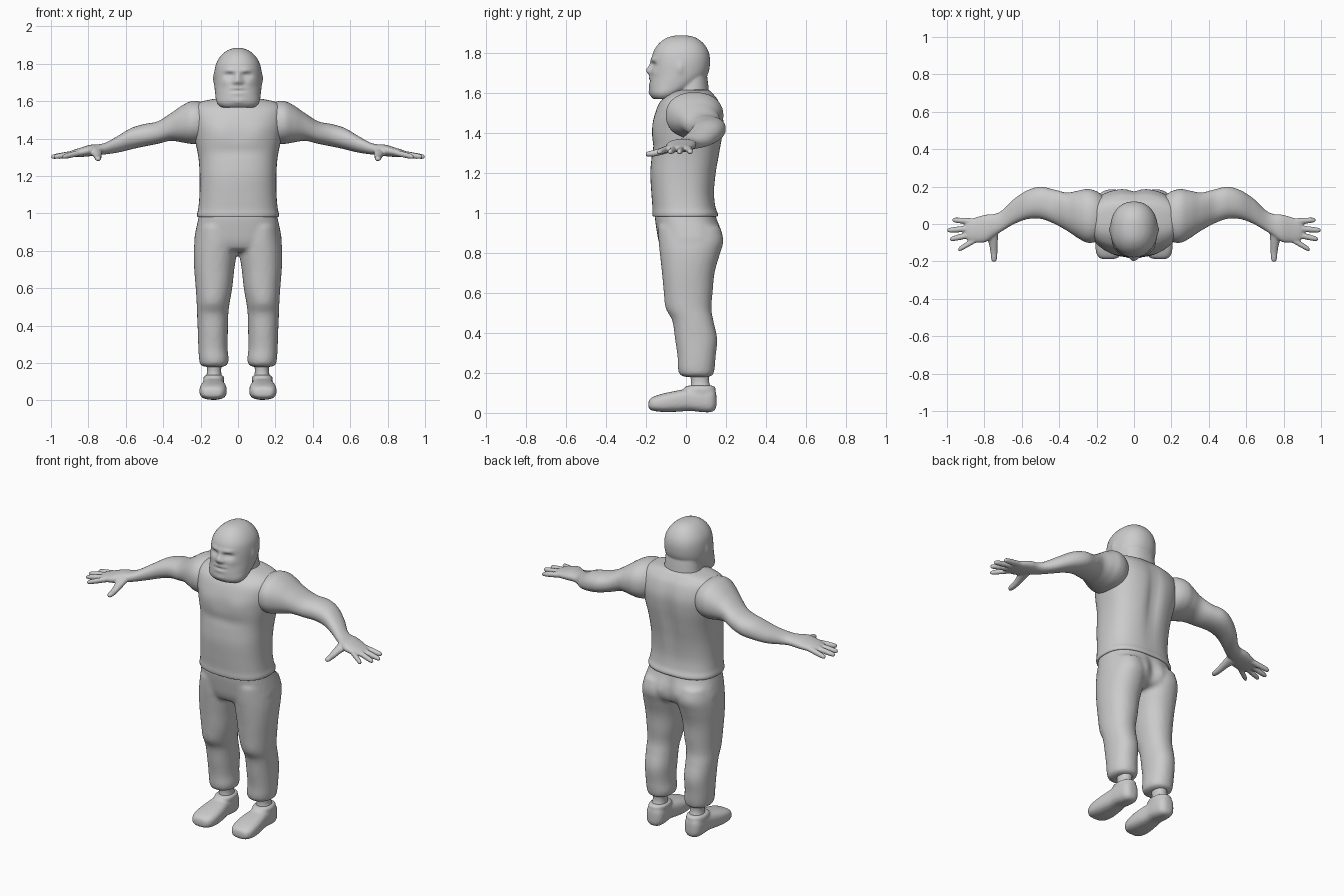
import bpy, bmesh, math
from mathutils import Vector


def spline(rows, steps):
    """Catmull-Rom resampling of profile rows."""
    out = []
    for i in range(len(rows) - 1):
        p = [rows[max(0, min(len(rows) - 1, i + k))] for k in (-1, 0, 1, 2)]
        for s in range(steps):
            t = s / steps
            out.append([0.5 * (2 * b + (c - a) * t + (2 * a - 5 * b + 4 * c - d) * t * t
                               + (3 * b - a - 3 * c + d) * t ** 3) for a, b, c, d in zip(*p)])
    return out + [list(rows[-1])]


def loft(bm, axis, rows, power=2.2, segs=40, steps=6, side=1):
    """Closed skin through rounded sections: rows are (position, min a, max a, min b, max b)."""
    others = [i for i in range(3) if i != axis]
    rings = []
    for t, a0, a1, b0, b1 in spline(rows, steps):
        ring = []
        for k in range(segs):
            ang = 2 * math.pi * k / segs
            c, s = math.cos(ang), math.sin(ang)
            co = [0, 0, 0]
            co[axis] = t
            co[others[0]] = (a0 + a1) / 2 + (a1 - a0) / 2 * math.copysign(abs(c) ** (2 / power), c)
            co[others[1]] = (b0 + b1) / 2 + (b1 - b0) / 2 * math.copysign(abs(s) ** (2 / power), s)
            co[0] *= side
            ring.append(bm.verts.new(co))
        rings.append(ring)
    for r, q in zip(rings, rings[1:]):
        for k in range(segs):
            n = (k + 1) % segs
            bm.faces.new((r[k], r[n], q[n], q[k]))
    bm.faces.new(rings[0])
    bm.faces.new(rings[-1])


def bumps(bm, items):
    """Soft mirrored dents and swells: (centre, radii, offset)."""
    for v in bm.verts:
        move = Vector()
        s = -1 if v.co.x < 0 else 1
        for c, r, d in items:
            f = math.exp(-sum(((q - w) / e) ** 2 for q, w, e in
                              zip((abs(v.co.x), v.co.y, v.co.z), c, r)))
            move += Vector((d[0] * s, d[1], d[2])) * f
        v.co += move


def finish(name, bm, voxel=0, smooth=3):
    bmesh.ops.recalc_face_normals(bm, faces=bm.faces)
    for f in bm.faces:
        f.smooth = True
    me = bpy.data.meshes.new(name)
    bm.to_mesh(me)
    bm.free()
    ob = bpy.data.objects.new(name, me)
    bpy.context.collection.objects.link(ob)
    if voxel:
        m = ob.modifiers.new("Blend", 'REMESH')
        m.mode = 'VOXEL'
        m.voxel_size = voxel
        m.use_smooth_shade = True
        m = ob.modifiers.new("Soften", 'SMOOTH')
        m.factor = 0.5
        m.iterations = smooth
    return ob


def sym(rows):
    """Rows centred on x = 0: (z, half width, front, back)."""
    return [(z, -w, w, f, b) for z, w, f, b in rows]


# Shirt: slightly flared hem, broad belly, shoulder blades and spine groove
bm = bmesh.new()
loft(bm, 2, sym([(.985, .195, -.145, .135), (.98, .214, -.163, .155), (.995, .219, -.168, .16),
                 (1.03, .212, -.168, .148), (1.1, .206, -.173, .142), (1.2, .205, -.178, .152),
                 (1.3, .212, -.17, .17), (1.4, .232, -.167, .186), (1.48, .246, -.158, .188),
                 (1.55, .245, -.132, .168), (1.59, .215, -.09, .14), (1.612, .13, -.05, .115),
                 (1.615, .06, -.02, .08)]), power=2.5, segs=64)
bumps(bm, [((0, .18, 1.35), (.035, .08, .2), (0, -.022, 0)),
           ((.1, -.16, 1.43), (.07, .06, .06), (0, -.008, 0)),
           ((0, -.16, 1.33), (.15, .06, .03), (0, .006, 0))])
finish("shirt", bm)

# Trousers: hips and two legs fused into one soft skin
bm = bmesh.new()
loft(bm, 2, sym([(1.01, .205, -.155, .145), (.97, .213, -.155, .155), (.9, .228, -.145, .183),
                 (.85, .232, -.135, .18), (.81, .2, -.115, .15), (.795, .12, -.07, .1)]), power=2.5)
for side in (1, -1):
    loft(bm, 2, [(.93, .02, .215, -.14, .17), (.86, .002, .231, -.137, .187),
                 (.79, .006, .237, -.13, .168), (.7, .02, .234, -.12, .143),
                 (.6, .031, .226, -.11, .133), (.52, .045, .221, -.095, .127),
                 (.46, .052, .219, -.068, .137), (.37, .054, .215, -.055, .156),
                 (.28, .056, .212, -.042, .148), (.22, .05, .208, -.04, .143),
                 (.19, .058, .2, -.03, .135), (.18, .08, .178, -.005, .115)], side=side)
bumps(bm, [((0, .18, .88), (.03, .1, .08), (0, -.025, 0)),
           ((.14, -.1, .53), (.05, .05, .05), (0, -.006, 0))])
finish("trousers", bm, .012)

# Head and neck
bm = bmesh.new()
loft(bm, 2, sym([(1.567, .07, -.15, -.06), (1.57, .092, -.165, -.045), (1.595, .114, -.18, -.01),
                 (1.64, .122, -.182, .065), (1.69, .126, -.176, .108), (1.75, .126, -.172, .12),
                 (1.8, .117, -.164, .114), (1.84, .094, -.14, .092), (1.868, .063, -.106, .06),
                 (1.882, .03, -.07, .025), (1.886, .004, -.03, -.015)]), segs=96, steps=8)
bumps(bm, [((0, -.17, 1.71), (.02, .06, .022), (0, -.024, 0)),        # nose
           ((0, -.17, 1.74), (.012, .06, .03), (0, -.008, 0)),
           ((.02, -.17, 1.702), (.012, .06, .012), (0, -.007, 0)),
           ((.045, -.16, 1.738), (.026, .06, .014), (0, .016, 0)),    # eye sockets
           ((.046, -.16, 1.737), (.012, .06, .006), (0, -.007, 0)),
           ((.04, -.16, 1.764), (.035, .06, .012), (0, -.009, 0)),    # brow
           ((.065, -.15, 1.7), (.03, .06, .02), (0, -.005, 0)),       # cheek
           ((0, -.18, 1.655), (.035, .06, .005), (0, .009, 0)),       # mouth
           ((0, -.18, 1.67), (.04, .06, .009), (0, -.006, 0)),
           ((0, -.18, 1.641), (.03, .06, .009), (0, -.005, 0)),
           ((0, -.18, 1.6), (.035, .06, .016), (0, -.006, 0)),        # chin
           ((.125, -.03, 1.72), (.03, .016, .028), (.008, 0, 0))])    # ear
loft(bm, 2, sym([(1.54, .13, -.08, .12), (1.59, .115, -.065, .116), (1.65, .106, -.055, .11),
                 (1.72, .1, -.05, .1)]))
finish("head", bm, .0065, 2)

# Arms with hands: shoulder to wrist, palm, four fingers and thumb
for side, label in ((1, "left"), (-1, "right")):
    bm = bmesh.new()
    loft(bm, 0, [(.15, -.07, .14, 1.4, 1.57), (.2, -.095, .175, 1.375, 1.597),
                 (.25, -.1, .187, 1.372, 1.6), (.3, -.075, .178, 1.38, 1.577),
                 (.36, -.035, .168, 1.388, 1.535), (.43, .003, .185, 1.372, 1.492),
                 (.5, .028, .199, 1.358, 1.478), (.57, .026, .18, 1.343, 1.457),
                 (.64, .0, .135, 1.326, 1.416), (.7, -.035, .077, 1.317, 1.382),
                 (.74, -.06, .055, 1.313, 1.37), (.79, -.095, .05, 1.306, 1.367),
                 (.84, -.1, .037, 1.302, 1.352), (.885, -.092, .02, 1.303, 1.338),
                 (.9, -.07, 0, 1.31, 1.33)], side=side)
    for y0, x1, y1 in ((.012, .972, .022), (-.02, .999, -.034), (-.05, .985, -.082), (-.08, .94, -.138)):
        rows = []
        for t, r in ((0, .017), (.35, .0165), (.7, .0155), (.93, .0125), (1, .005)):
            x, y, z = .84 + (x1 - .84) * t, y0 + (y1 - y0) * t, 1.325 - .023 * t
            rows.append((x, y - r, y + r, z - r, z + r))
        loft(bm, 0, rows, 2, 20, side=side)
    loft(bm, 1, [(-.202, .742, .754, 1.287, 1.297), (-.192, .733, .763, 1.28, 1.306),
                 (-.15, .73, .768, 1.282, 1.316), (-.1, .728, .778, 1.295, 1.335),
                 (-.05, .725, .8, 1.31, 1.355)], 2, 20, side=side)
    finish(label + "_arm", bm, .006, 3)

# Ankles and shoes
for side, label in ((1, "left"), (-1, "right")):
    bm = bmesh.new()
    loft(bm, 2, [(.07, .085, .175, .02, .13), (.12, .086, .172, .022, .125),
                 (.16, .09, .165, .025, .115), (.22, .085, .17, .015, .12)], side=side)
    finish(label + "_ankle", bm)
    bm = bmesh.new()
    loft(bm, 1, [(-.188, .115, .16, .03, .05), (-.18, .085, .187, .016, .07),
                 (-.15, .066, .203, .008, .086), (-.1, .06, .206, .004, .1),
                 (-.04, .064, .2, .006, .112), (.02, .074, .191, .01, .122),
                 (.08, .074, .187, .004, .125), (.125, .08, .181, .004, .125),
                 (.147, .1, .163, .018, .11), (.152, .12, .145, .04, .08)], 2.8, side=side)
    # padded collar round the ankle
    loft(bm, 2, [(.09, .078, .184, -.005, .145), (.115, .074, .186, -.012, .148),
                 (.132, .078, .18, -.002, .144), (.136, .09, .17, .015, .13)], side=side)
    finish(label + "_shoe", bm, .008, 3)
